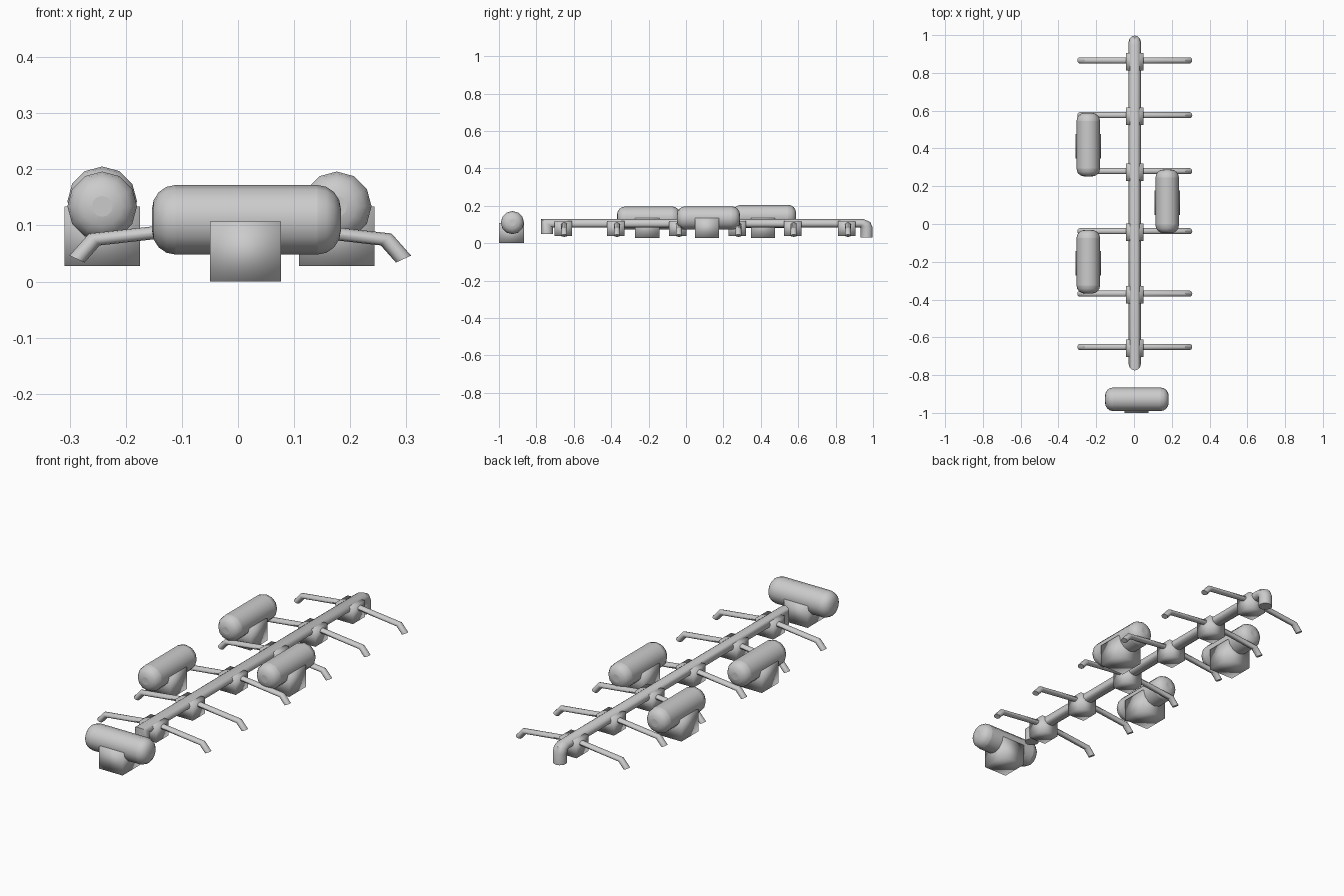
import bpy, bmesh
from math import pi, sin, cos, radians
from mathutils import Vector, Matrix

cube = bpy.data.objects.get("Cube")
if cube:
    bpy.data.objects.remove(cube, do_unlink=True)

CX = 0.004       # centre line of the spine
SQUASH = 0.72    # tubes are flattened vertically


def finish(name, bm, angle=180):
    bmesh.ops.recalc_face_normals(bm, faces=bm.faces)
    mesh = bpy.data.meshes.new(name)
    bm.to_mesh(mesh)
    bm.free()
    ob = bpy.data.objects.new(name, mesh)
    bpy.context.collection.objects.link(ob)
    bpy.ops.object.select_all(action='DESELECT')
    ob.select_set(True)
    bpy.context.view_layer.objects.active = ob
    if angle < 180:
        bpy.ops.object.shade_smooth_by_angle(angle=radians(angle))
    else:
        bpy.ops.object.shade_smooth()
    return ob


def box(name, centre, size):
    bm = bmesh.new()
    bmesh.ops.create_cube(bm, size=1, matrix=Matrix.Translation(centre) @ Matrix.Diagonal((*size, 1)))
    return finish(name, bm)


def tube(name, path, radius, place, sides=12):
    """Mitred tube along a flat (u, z) path; place maps (u, side, z) to a position."""
    pts = [Vector((u, z / SQUASH)) for u, z in path]
    bm = bmesh.new()
    rings = []
    for i, p in enumerate(pts):
        a = (p - pts[i - 1]).normalized() if i else None
        b = (pts[i + 1] - p).normalized() if i + 1 < len(pts) else None
        a, b = a or b, b or a
        t = (a + b).normalized()
        normal = Vector((-t.y, t.x)) / t.dot(a)
        ring = []
        for k in range(sides):
            ang = 2 * pi * k / sides
            q = p + normal * radius * sin(ang)
            ring.append(bm.verts.new(place(q.x, radius * cos(ang), q.y * SQUASH)))
        rings.append(ring)
    for r, s in zip(rings, rings[1:]):
        for k in range(sides):
            n = (k + 1) % sides
            bm.faces.new((r[k], r[n], s[n], s[k]))
    bm.faces.new(rings[0])
    bm.faces.new(rings[-1])
    return finish(name, bm, 40)


def tank(name, centre, axis):
    """Twelve-sided cylinder with rounded ends."""
    bm = bmesh.new()
    turn = Matrix.Rotation(pi / 2, 4, 'Y' if axis == 'X' else 'X')
    bmesh.ops.create_cone(bm, cap_ends=True, segments=12, radius1=0.062, radius2=0.062,
                          depth=0.337, matrix=Matrix.Translation(centre) @ turn)
    ob = finish(name, bm, 40)
    bevel = ob.modifiers.new("rounded_ends", 'BEVEL')
    bevel.width = 0.042
    bevel.segments = 4
    bevel.limit_method = 'ANGLE'
    bevel.angle_limit = radians(60)
    return ob


# Spine with both ends turned down
spine_path = [(-0.743, 0.05), (-0.743, 0.106), (0.94, 0.106), (0.958, 0.098), (0.966, 0.08), (0.966, 0.03)]
tube("spine", spine_path, 0.032, lambda u, s, z: (CX + s, u, z))

# Ribs, each carried by a block under the spine
half = [(0.291, 0.04), (0.26, 0.075), (0, 0.104)]
rib_path = [(-x, z) for x, z in half] + half[-2::-1]
for i, y in enumerate((-0.651, -0.369, -0.038, 0.28, 0.576, 0.866), 1):
    tube(f"rib_{i}", rib_path, 0.016, lambda u, s, z: (CX + u, y + s, z))
    box(f"rib_block_{i}", (CX, y - 0.006, 0.079), (0.094, 0.093, 0.08))

# Tanks resting in square cradles
tank("front_tank", (0.015, -0.928, 0.11), 'X')
box("front_cradle", (0.0135, -0.933, 0.0535), (0.127, 0.134, 0.107))
for side, x, y, z in (("right_front", -0.242, -0.2, 0.134),
                      ("right_back", -0.242, 0.42, 0.143),
                      ("left", 0.176, 0.12, 0.134)):
    tank(side + "_tank", (x, y, z), 'Y')
    box(side + "_cradle", (x, y - 0.008, 0.081), (0.135, 0.13, 0.106))
